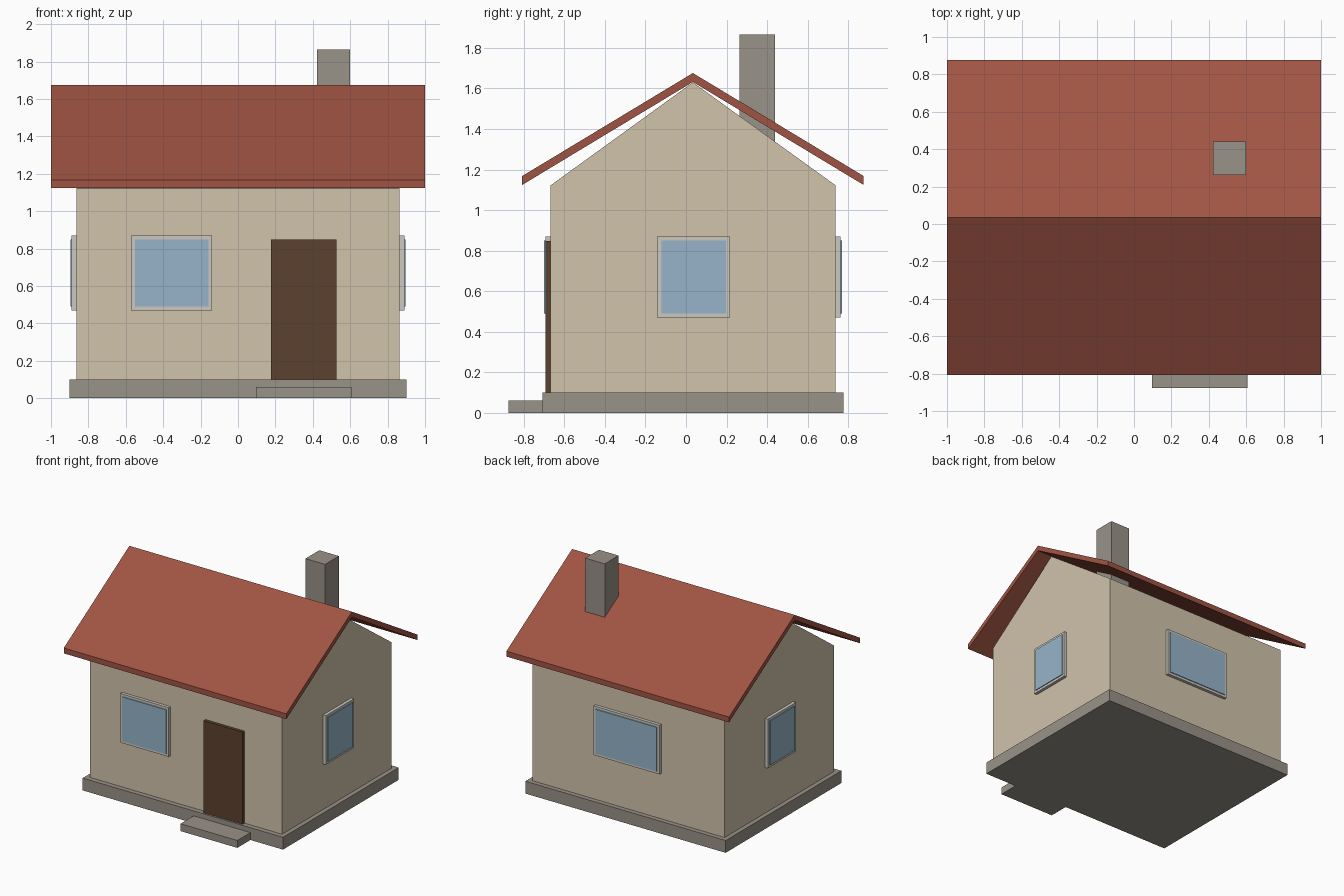
import bpy
import bmesh

if "Cube" in bpy.data.objects:
    bpy.data.objects.remove(bpy.data.objects["Cube"])


def material(name, rgb):
    # sRGB bytes to linear diffuse colour
    lin = [((c / 255 + 0.055) / 1.055) ** 2.4 for c in rgb]
    m = bpy.data.materials.new(name)
    m.diffuse_color = (*lin, 1)
    m.use_nodes = True
    m.node_tree.nodes["Principled BSDF"].inputs["Base Color"].default_value = m.diffuse_color
    return m


WALL = material("cream wall", (209, 195, 171))
ROOF = material("red roof tile", (160, 84, 67))
STONE = material("grey stone", (153, 146, 136))
DOOR = material("dark wood", (92, 65, 46))
FRAME = material("pale frame", (203, 201, 192))
GLASS = material("blue glass", (150, 180, 202))


def extrude_profile(name, profile, x0, x1, mat):
    """Extrude a closed (y, z) profile along x."""
    bm = bmesh.new()
    face = bm.faces.new([bm.verts.new((x0, y, z)) for y, z in profile])
    ext = bmesh.ops.extrude_face_region(bm, geom=[face])
    moved = [v for v in ext["geom"] if isinstance(v, bmesh.types.BMVert)]
    bmesh.ops.translate(bm, verts=moved, vec=(x1 - x0, 0, 0))
    bmesh.ops.recalc_face_normals(bm, faces=bm.faces)
    mesh = bpy.data.meshes.new(name)
    bm.to_mesh(mesh)
    bm.free()
    mesh.materials.append(mat)
    ob = bpy.data.objects.new(name, mesh)
    bpy.context.collection.objects.link(ob)
    return ob


def box(name, x, y, z, mat):
    (y0, y1), (z0, z1) = sorted(y), sorted(z)
    x0, x1 = sorted(x)
    return extrude_profile(name, [(y0, z0), (y1, z0), (y1, z1), (y0, z1)], x0, x1, mat)


RIDGE = 0.034
WX, WY0, WY1 = 0.864, -0.668, 0.738   # wall extents

# Foundation and doorstep
box("foundation", (-0.90, 0.90), (-0.708, 0.776), (0, 0.10), STONE)
box("doorstep", (0.097, 0.607), (-0.876, -0.708), (0, 0.06), STONE)

# Gabled house body
extrude_profile("walls", [(WY0, 0.10), (WY1, 0.10), (WY1, 1.122),
                          (RIDGE, 1.63), (WY0, 1.122)], -WX, WX, WALL)

# Folded roof sheet with vertical eaves
extrude_profile("roof", [(-0.808, 1.124), (RIDGE, 1.632), (0.876, 1.124),
                         (0.876, 1.168), (RIDGE, 1.676), (-0.808, 1.168)], -1, 1, ROOF)

# Chimney and door
box("chimney", (0.422, 0.598), (0.263, 0.44), (1.28, 1.865), STONE)
box("door", (0.176, 0.527), (WY0 - 0.025, WY0 + 0.01), (0.10, 0.848), DOOR)


def window(name, axis, wall, side, a0, a1):
    """Frame and raised pane on a wall facing `side` along `axis`."""
    for part, inset, depth, mat in (("frame", 0, 0.025, FRAME), ("pane", 0.02, 0.032, GLASS)):
        along = (a0 + inset, a1 - inset)
        out = (wall - side * 0.01, wall + side * depth)
        z = (0.47 + inset, 0.869 - inset)
        x, y = (out, along) if axis == "x" else (along, out)
        box(f"{name}_window_{part}", x, y, z, mat)


window("front", "y", WY0, -1, -0.572, -0.138)
window("back", "y", WY1, 1, -0.295, 0.295)
window("left", "x", -WX, -1, -0.142, 0.218)
window("right", "x", WX, 1, -0.142, 0.218)
